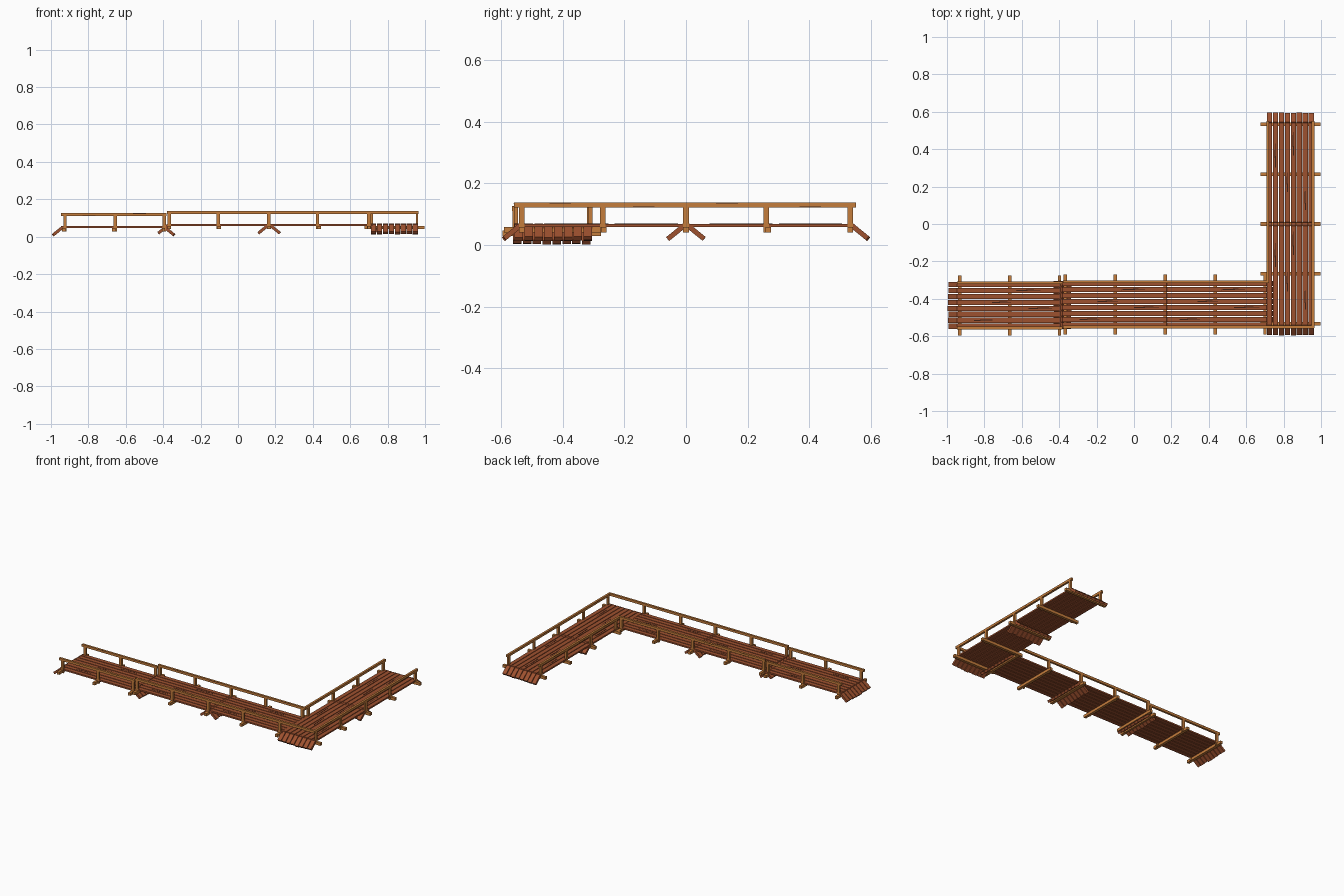
import bpy, bmesh, math, random
from mathutils import Matrix, Vector

if "Cube" in bpy.data.objects:
    bpy.data.objects.remove(bpy.data.objects["Cube"])

random.seed(4)

def material(name, rgb):
    m = bpy.data.materials.new(name)
    m.diffuse_color = (*rgb, 1)
    m.use_nodes = True
    m.node_tree.nodes["Principled BSDF"].inputs["Base Color"].default_value = m.diffuse_color
    return m

PLANK = material("red brown wood", (0.34, 0.082, 0.028))
BEAM = material("golden wood", (0.56, 0.205, 0.045))
CRACK = material("dark crack", (0.05, 0.016, 0.008))

def box(bm, centre, size, tilt=0.0):
    """Box, optionally tilted about the y axis, in local walkway space."""
    mat = (Matrix.Translation(centre) @ Matrix.Rotation(tilt, 4, 'Y')
           @ Matrix.Diagonal((*size, 1)))
    bmesh.ops.create_cube(bm, size=1, matrix=mat)

def finish(bm, name, mat, place=Matrix.Identity(4)):
    bmesh.ops.recalc_face_normals(bm, faces=bm.faces)
    me = bpy.data.meshes.new(name)
    bm.to_mesh(me)
    bm.free()
    me.materials.append(mat)
    ob = bpy.data.objects.new(name, me)
    ob.matrix_world = place
    bpy.context.collection.objects.link(ob)

N, PITCH, WIDTH = 8, 0.0319, 0.0275
HALF = 0.28                      # half length of the flat deck
SLOPE = math.radians(39)

def module(name, place):
    """Planked deck with folded-down ends, cross beams and cracks. Deck top at z=0.068."""
    deck, ramp, beams, cracks = (bmesh.new() for _ in range(4))
    for i in range(N):
        y = (i - (N - 1) / 2) * PITCH
        box(deck, (0, y, 0.063), (2 * HALF, WIDTH, 0.010))
        for s in (-1, 1):
            length = 0.068 + random.uniform(-0.003, 0.003)
            # top edge of the sloped board starts at the deck end
            start = Vector((s * (HALF - 0.004), y, 0.069))
            along = Vector((s * math.cos(SLOPE), 0, -math.sin(SLOPE)))
            down = Vector((-s * math.sin(SLOPE), 0, -math.cos(SLOPE)))
            box(ramp, start + along * length / 2 + down * 0.008,
                (length, WIDTH, 0.016), s * SLOPE)
    for x in (-0.2665, 0.2665):
        box(beams, (x, 0, 0.049), (0.018, 0.32, 0.018))
    box(beams, (0, 0, 0.049), (0.018, 0.32, 0.018))
    # thin wedge-shaped cracks lying on the boards
    for row, x, ln in ((1, -0.13, 0.12), (3, 0.17, 0.14), (4, -0.04, 0.11), (6, 0.1, 0.13)):
        y = (row - (N - 1) / 2) * PITCH
        pts = [(x - ln / 2, y - 0.004), (x + ln / 2, y + 0.001),
               (x + ln * 0.1, y + 0.005), (x - ln / 2, y + 0.001)]
        f = cracks.faces.new([cracks.verts.new((px, py, 0.0678)) for px, py in pts])
        r = bmesh.ops.extrude_face_region(cracks, geom=[f])
        top = [v for v in r["geom"] if isinstance(v, bmesh.types.BMVert)]
        bmesh.ops.translate(cracks, verts=top, vec=(0, 0, 0.0008))
    finish(deck, name + "_deck_planks", PLANK, place)
    finish(ramp, name + "_end_planks", PLANK, place)
    finish(beams, name + "_cross_beams", BEAM, place)
    finish(cracks, name + "_cracks", CRACK, place)

def railing(name, a, b, posts, lift=0.0, height=0.130):
    """Straight rail from a to b with posts at the given distances along it."""
    a, b = Vector((*a, 0)), Vector((*b, 0))
    d = b - a
    place = Matrix.Translation(a + Vector((0, 0, lift))) @ Matrix.Rotation(math.atan2(d.y, d.x), 4, 'Z')
    rail, post, grain = bmesh.new(), bmesh.new(), bmesh.new()
    box(rail, (d.length / 2, 0, height), (d.length, 0.014, 0.016))
    for p in posts:
        box(post, (p, 0, (0.04 + height) / 2), (0.018, 0.013, height - 0.04))
    # short cracks on the rail faces
    x = 0.15
    while x < d.length - 0.1:
        box(grain, (x, 0, height + random.choice((-0.006, 0.005))), (0.07, 0.0148, 0.0016))
        x += 0.27
    finish(rail, name + "_rail", BEAM, place)
    finish(post, name + "_posts", BEAM, place)
    finish(grain, name + "_rail_cracks", CRACK, place)

# walkway modules: long arm along x, short arm along y
YB, XA = -0.430, 0.836
module("low_walkway", Matrix.Translation((-0.665, YB - 0.005, -0.011)))
for i, x in enumerate((-0.101, 0.434)):
    module(f"long_walkway_{i}", Matrix.Translation((x, YB, 0)))
for i, y in enumerate((-0.266, 0.266)):
    module(f"side_walkway_{i}", Matrix.Translation((XA, y, 0.0005))
           @ Matrix.Rotation(math.pi / 2, 4, 'Z'))

# railings on both sides of every arm
EDGE = 0.121
for tag, s in (("front", -1), ("back", 1)):
    y = YB - 0.005 + s * EDGE
    railing("low_" + tag, (-0.947, y), (-0.383, y), (0.022, 0.29, 0.552), -0.011, 0.129)
xs = [-0.368, -0.105, 0.165, 0.425, 0.70]
y = YB - EDGE
railing("long_front", (-0.38, y), (0.963, y), [x + 0.38 for x in xs])
y = YB + EDGE
railing("long_back", (-0.38, y), (0.722, y), [x + 0.38 for x in xs])
ys = [-0.532, -0.27, 0.0, 0.26, 0.532]
railing("side_outer", (XA + EDGE, -0.557), (XA + EDGE, 0.55), [v + 0.557 for v in ys])
railing("side_inner", (XA - EDGE, -0.316), (XA - EDGE, 0.55), [v + 0.316 for v in ys[1:]])
